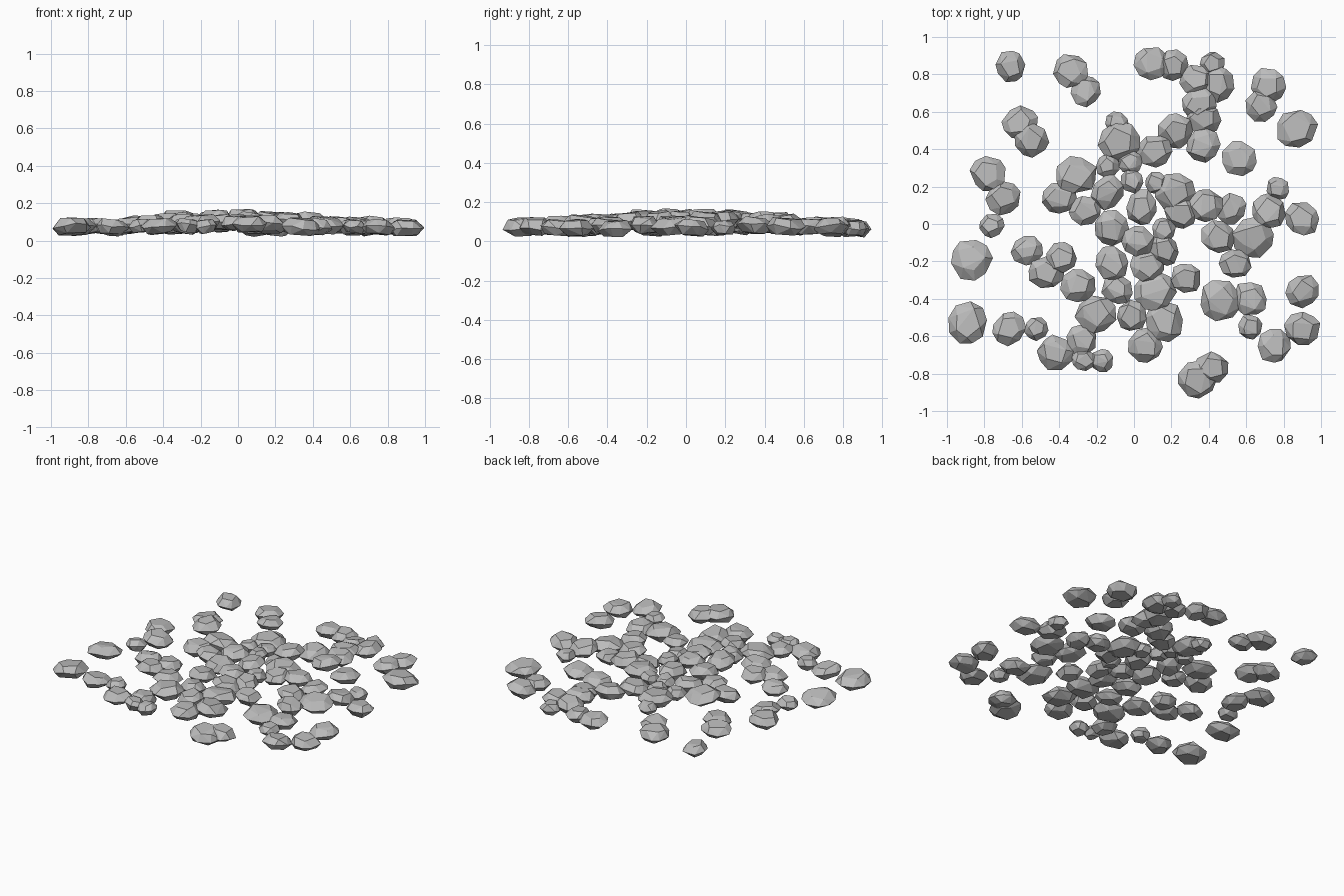
import bpy
import bmesh
import random
from math import cos, sin, tau, exp, hypot
from mathutils import Euler, Vector

cube = bpy.data.objects.get("Cube")
if cube:
    bpy.data.objects.remove(cube, do_unlink=True)

rng = random.Random(4)

# Stone colour
stone_grey = bpy.data.materials.new("stone_grey")
stone_grey.use_nodes = True
colour = (0.5, 0.5, 0.5, 1)
stone_grey.diffuse_color = colour
for node in stone_grey.node_tree.nodes:
    if node.type == "BSDF_PRINCIPLED":
        node.inputs["Base Color"].default_value = colour

# Stone centres in hundredths of a unit, grouped by size
broad_stones = [
    (87, 51), (64, -7), (11, -36), (-89, -53), (34, -83), (-31, 26),
    (-8, 44), (-87, -19), (-20, -48), (16, -52), (46, -41), (22, 17)]
large_stones = [
    (-34, 82), (9, 86), (45, 75), (35, 64), (37, 57), (72, 74), (-61, 54),
    (-55, 45), (22, 50), (37, 42), (11, 39), (-78, 27), (-70, 14), (-40, 14),
    (-14, 17), (4, 9), (38, 10), (72, 7), (90, 3), (45, -7), (-12, -2),
    (-47, -26), (-12, -21), (7, -22), (-30, -33), (62, -40), (90, -36),
    (-67, -56), (90, -56), (75, -65), (-42, -69), (6, -65), (41, -77), (56, 35)]
medium_stones = [
    (-66, 84), (-26, 71), (21, 85), (33, 77), (68, 63), (-26, 7), (25, 6),
    (52, 8), (54, -21), (2, -9), (16, -14), (-57, -14), (-39, -18), (-9, -35),
    (28, -29), (-1, -49), (-28, -62)]
small_stones = [
    (42, 86), (-9, 54), (-14, 31), (-2, 33), (-1, 23), (12, 22), (77, 19),
    (-76, -1), (16, -3), (-52, -56), (62, -55), (-27, -73), (-17, -73)]


def ring(count, radius, height, jitter, rise):
    """Uneven ring of corner points around a unit stone."""
    start = rng.uniform(0, tau)
    points = []
    for i in range(count):
        angle = start + tau * (i + rng.uniform(-0.2, 0.2)) / count
        reach = radius * rng.uniform(1 - jitter, 1 + jitter)
        points.append(Vector((reach * cos(angle), reach * sin(angle),
                              height + rng.uniform(-rise, rise))))
    return points


def make_stone(name, x, y, radius):
    """Flat faceted pebble: convex hull of a wide waist and two caps."""
    thickness = 0.03 + 0.17 * radius
    corners = (ring(9, 1.0, 0, 0.06, 0.2) + ring(5, 0.66, 0.84, 0.15, 0.12)
               + ring(5, 0.66, -0.84, 0.15, 0.12))
    scale = Vector((radius * 1.06, radius * rng.uniform(0.92, 1.04), thickness))
    turn = Euler((rng.uniform(-0.14, 0.14), rng.uniform(-0.14, 0.14),
                  rng.uniform(0, tau))).to_matrix()
    bm = bmesh.new()
    for corner in corners:
        bm.verts.new(turn @ (corner * scale))
    hull = bmesh.ops.convex_hull(bm, input=bm.verts)
    loose = {g for g in hull["geom_interior"] + hull["geom_unused"]
             if isinstance(g, bmesh.types.BMVert)}
    bmesh.ops.delete(bm, geom=list(loose), context="VERTS")
    bmesh.ops.dissolve_limit(bm, angle_limit=0.12, verts=bm.verts, edges=bm.edges)
    bmesh.ops.recalc_face_normals(bm, faces=bm.faces)
    mesh = bpy.data.meshes.new(name)
    bm.to_mesh(mesh)
    bm.free()
    mesh.materials.append(stone_grey)
    stone = bpy.data.objects.new(name, mesh)
    # Stones heap up gently toward the middle
    heap = 0.057 * exp(-(hypot(x, y) / 0.55) ** 2)
    stone.location = (x, y, 0.067 + heap + rng.uniform(-0.009, 0.009))
    bpy.context.collection.objects.link(stone)


# Scatter every size group
for name, radius, centres in (("broad_stone", 0.107, broad_stones),
                              ("large_stone", 0.092, large_stones),
                              ("medium_stone", 0.083, medium_stones),
                              ("small_stone", 0.063, small_stones)):
    for x, y in centres:
        make_stone(name, x / 100, y / 100, radius)
